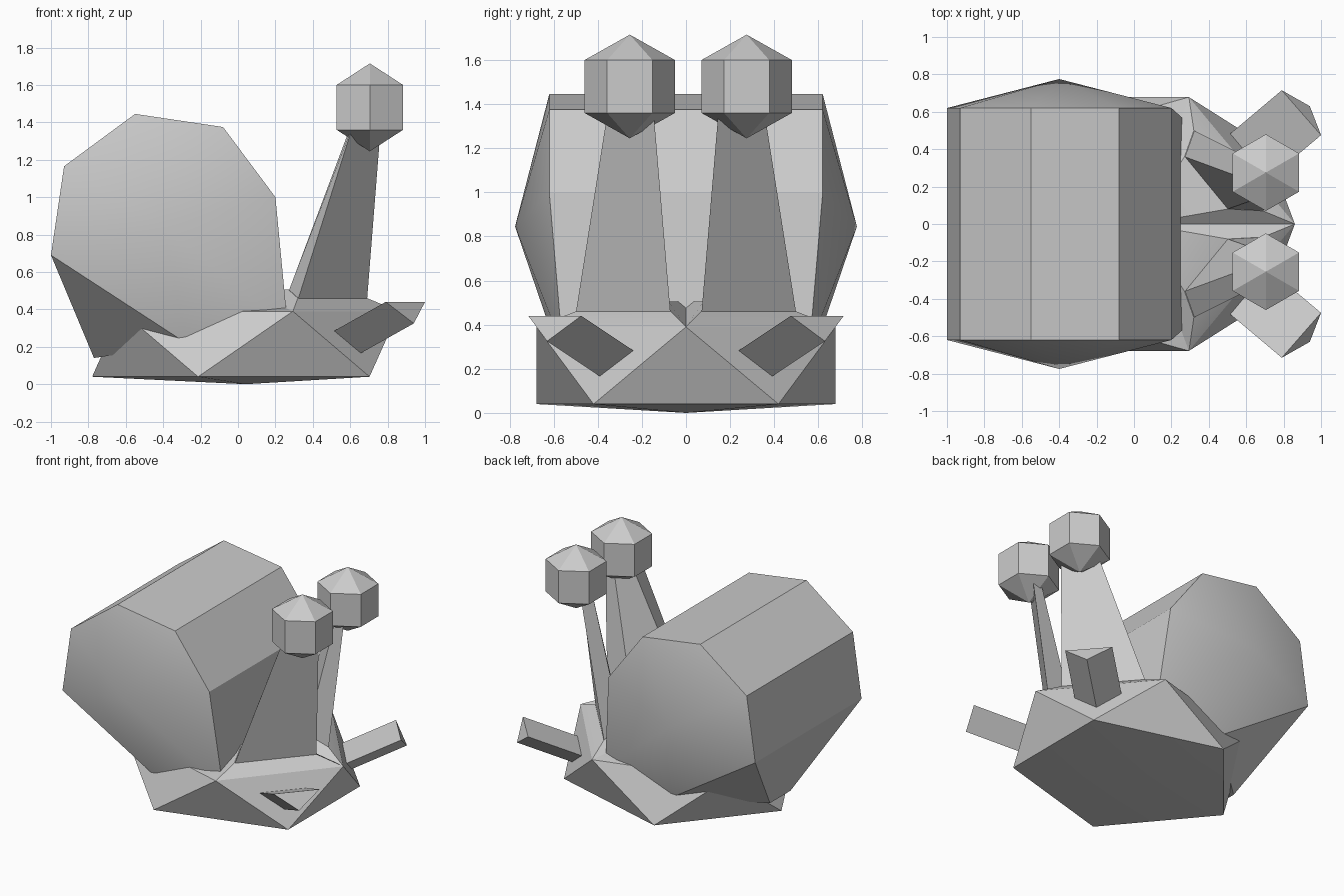
import bpy
import bmesh
from math import sin, cos, radians
from mathutils import Vector

old = bpy.data.objects.get("Cube")
if old:
    bpy.data.objects.remove(old, do_unlink=True)

grey = bpy.data.materials.new("plain_grey")
grey.use_nodes = True
grey.diffuse_color = (0.6, 0.6, 0.6, 1)
grey.node_tree.nodes["Principled BSDF"].inputs["Base Color"].default_value = (0.6, 0.6, 0.6, 1)


def build(name, points, faces, smooth_angle=0):
    """Mesh object from points and faces, with outward normals."""
    bm = bmesh.new()
    verts = [bm.verts.new(p) for p in points]
    for face in faces:
        bm.faces.new([verts[i] for i in face])
    bmesh.ops.recalc_face_normals(bm, faces=bm.faces)
    mesh = bpy.data.meshes.new(name)
    bm.to_mesh(mesh)
    bm.free()
    obj = bpy.data.objects.new(name, mesh)
    bpy.context.collection.objects.link(obj)
    mesh.materials.append(grey)
    if smooth_angle:
        bpy.ops.object.select_all(action='DESELECT')
        obj.select_set(True)
        bpy.context.view_layer.objects.active = obj
        bpy.ops.object.shade_smooth_by_angle(angle=radians(smooth_angle))
    return obj


def prism(name, bottom, top):
    """Closed loft between two loops with the same number of points."""
    n = len(bottom)
    sides = [(i, (i + 1) % n, n + (i + 1) % n, n + i) for i in range(n)]
    return build(name, list(bottom) + list(top),
                 sides + [tuple(range(n)), tuple(range(n, 2 * n))])


def ring(radius, count, z, start=0, centre=(0, 0), squash=1):
    step = 360 / count
    return [Vector((centre[0] + radius * cos(radians(start + step * i)),
                    centre[1] + squash * radius * sin(radians(start + step * i)), z))
            for i in range(count)]


def mirrored(points, side):
    return [Vector((x, y * side, z)) for x, y, z in points]


# Stalk outlines on the left half: outer back, outer front, inner front, inner back
stalk_base = [(0.32, 0.5, 0.46), (0.69, 0.07, 0.46), (0.5, 0.08, 0.505), (0.27, 0.36, 0.505)]
stalk_top = [(0.62, 0.35, 1.4), (0.765, 0.15, 1.4), (0.7, 0.15, 1.4), (0.61, 0.235, 1.4)]

# Body: squashed twenty-sided solid with two raised mounds behind the nose
low = ring(0.82, 5, 0.04, 36, (0.04, 0), 0.87)
high = ring(0.82, 5, 0.39, 0, (0.04, 0), 0.87)
points = low + high + [Vector((0.04, 0, 0)), Vector((0.04, 0, 0.505))]
UNDER, CROWN, NOSE = 10, 11, 5
faces = []
for i in range(5):
    j = (i + 1) % 5
    faces += [(UNDER, i, j), (i, 5 + j, 5 + i), (i, j, 5 + j)]
    if i in (1, 2, 3):
        faces.append((5 + i, 5 + j, CROWN))
for side, shoulder in ((1, 6), (-1, 9)):
    a = len(points)
    points += mirrored(stalk_base, side)
    b, c, d = a + 1, a + 2, a + 3
    faces += [(shoulder, a, b, NOSE), (NOSE, b, c, CROWN), (CROWN, c, d),
              (CROWN, d, a, shoulder), (a, b, c, d)]
build("body", points, faces, 20)

# Shell: barrel with pointed side caps, tucked in at the bottom
half = [(-1, 0.62, 0.69), (-0.93, 0.62, 1.165), (-0.55, 0.62, 1.445), (-0.08, 0.62, 1.375),
        (0.2, 0.62, 1.0), (0.267, 0.56, 0.3), (-0.27, 0.56, 0.215)]
tail, apex = (-0.77, 0.12, 0.14), (-0.4, 0.775, 0.845)
points = []
for side in (1, -1):
    points += mirrored(half + [tail, apex], side)
faces = []
for i in range(8):
    j = (i + 1) % 8
    faces.append((i, j, 9 + j, 9 + i))
for base in (0, 9):
    faces += [(base + i, base + (i + 1) % 7, base + 8) for i in range(7)]
    faces.append((base, base + 6, base + 7))
build("shell", points, faces, 30)

# Feeler end triangle and the direction back to the face
feeler_tip = [(0.79, 0.715, 0.44), (1.0, 0.475, 0.44), (0.94, 0.63, 0.325)]
inward = Vector((-0.285, 0.24, -0.16))

for side, label in ((1, "left"), (-1, "right")):
    # Eye stalk, sunk slightly into its mound
    foot = [p - Vector((0, 0, 0.01)) for p in mirrored(stalk_base, side)]
    prism(label + "_eye_stalk", foot, mirrored(stalk_top, side))

    # Eye: six-sided drum with a point at each end
    centre = (0.705, 0.265 * side + 0.01)
    eye = ring(0.205, 6, 1.36, 30, centre) + ring(0.205, 6, 1.6, 30, centre)
    eye += [Vector((*centre, 1.245)), Vector((*centre, 1.715))]
    faces = []
    for i in range(6):
        j = (i + 1) % 6
        faces += [(i, j, 6 + j, 6 + i), (i, j, 12), (6 + i, 6 + j, 13)]
    build(label + "_eye", eye, faces)

    # Three-sided feeler rooted in the face
    tip = mirrored(feeler_tip, side)
    back = Vector((inward.x, -inward.y * side, inward.z)) * 1.03
    prism(label + "_feeler", [p + back for p in tip], tip)
